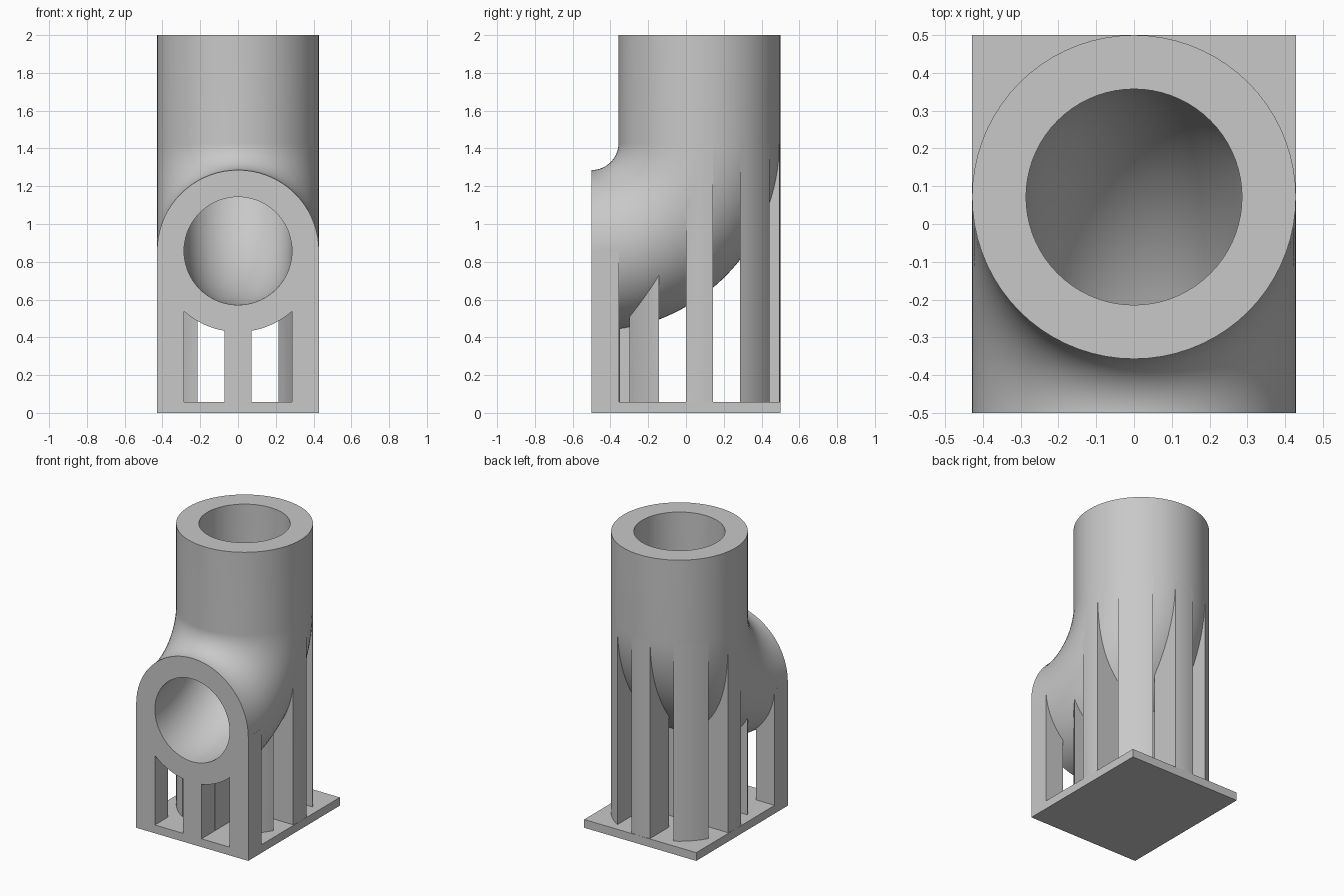
import bpy, bmesh, math
from mathutils import Vector

if "Cube" in bpy.data.objects:
    bpy.data.objects.remove(bpy.data.objects["Cube"])

U = 1 / 7                       # design module
R_OUT, R_IN, BEND = 3 * U, 2 * U, 4 * U
AXIS_Y = 0.5 * U                # centre line of the upright pipe
FRONT, BEND_Z = -0.5, 10 * U    # bend centre
SEG = 72
BASE_T = 0.057

grey = bpy.data.materials.new("plain grey")
grey.diffuse_color = (0.58, 0.58, 0.58, 1)
grey.use_nodes = True
grey.node_tree.nodes["Principled BSDF"].inputs["Base Color"].default_value = grey.diffuse_color


def finish(name, bm):
    bmesh.ops.recalc_face_normals(bm, faces=bm.faces[:])
    me = bpy.data.meshes.new(name)
    bm.to_mesh(me)
    bm.free()
    ob = bpy.data.objects.new(name, me)
    bpy.context.collection.objects.link(ob)
    me.materials.append(grey)
    return ob


def box(name, x0, x1, y0, y1, z0, z1):
    bm = bmesh.new()
    bmesh.ops.create_cube(bm, size=1)
    for v in bm.verts:
        v.co = ((x0 + x1) / 2 + v.co.x * (x1 - x0),
                (y0 + y1) / 2 + v.co.y * (y1 - y0),
                (z0 + z1) / 2 + v.co.z * (z1 - z0))
    return finish(name, bm)


def elbow(name, r, extra=0.0):
    """Solid round bar swept from the front opening up to the top."""
    steps = 32
    stations = [(0.0, -extra, 0.0)] if extra else []
    stations += [(math.pi / 2 * i / steps, 0.0, 0.0) for i in range(steps + 1)]
    stations.append((math.pi / 2, 0.0, 2 - BEND_Z + extra))
    bm = bmesh.new()
    rings = []
    for t, dy, dz in stations:
        n = Vector((0, math.sin(t), -math.cos(t)))
        p = Vector((0, FRONT + dy, BEND_Z + dz)) + n * BEND
        rings.append([bm.verts.new(p + n * (r * math.sin(a)) + Vector((r * math.cos(a), 0, 0)))
                      for a in (2 * math.pi * k / SEG for k in range(SEG))])
    for a, b in zip(rings, rings[1:]):
        for k in range(SEG):
            j = (k + 1) % SEG
            bm.faces.new((a[k], a[j], b[j], b[k]))
    bm.faces.new(rings[0])
    bm.faces.new(rings[-1])
    return finish(name, bm)


def column(name, ix, iy, top):
    """One cell of a 3 x 3 column grid, trimmed by the pipe's outline."""
    bm = bmesh.new()
    bmesh.ops.create_cone(bm, cap_ends=True, segments=SEG, radius1=R_OUT,
                          radius2=R_OUT, depth=top - 0.03)
    for v in bm.verts:
        v.co += Vector((0, AXIS_Y, (top + 0.03) / 2))
    cuts = []
    for axis, i in ((Vector((1, 0, 0)), ix), (Vector((0, 1, 0)), iy)):
        if i:
            cuts.append((axis * (1.5 * U * i), axis * -i))
        else:
            cuts += [(axis * (0.5 * U * s), axis * s) for s in (-1, 1)]
    for co, no in cuts:
        res = bmesh.ops.bisect_plane(
            bm, geom=bm.verts[:] + bm.edges[:] + bm.faces[:], dist=1e-6,
            plane_co=co + Vector((0, AXIS_Y, 0)), plane_no=no, clear_outer=True)
        rim = [e for e in res["geom_cut"] if isinstance(e, bmesh.types.BMEdge)]
        bmesh.ops.holes_fill(bm, edges=rim, sides=0)
    return finish(name, bm)


def combine(target, other, operation):
    mod = target.modifiers.new(operation.lower(), "BOOLEAN")
    mod.operation, mod.solver, mod.object = operation, "EXACT", other
    bpy.context.view_layer.objects.active = target
    bpy.ops.object.modifier_apply(modifier=mod.name)
    bpy.data.objects.remove(other, do_unlink=True)


# solid pipe bend
pipe = elbow("pipe_elbow_with_stand", R_OUT)

# support columns below the bend
parts = [column("column", ix, iy, 0.857 if iy < 0 else 1.42)
         for ix in (-1, 0, 1) for iy in (-1, 0, 1)]

# front legs, leaving two windows between them
for x0, x1 in ((-3 * U, -2 * U), (-0.5 * U, 0.5 * U), (2 * U, 3 * U)):
    parts.append(box("front_leg", x0, x1, FRONT, FRONT + 0.144, 0.03, 6 * U))

# base plate
parts.append(box("base_plate", -3 * U, 3 * U, -0.5, 0.5, 0, BASE_T))

for part in parts:
    combine(pipe, part, "UNION")

# bore through the whole bend
combine(pipe, elbow("bore", R_IN, 0.1), "DIFFERENCE")

bpy.ops.object.select_all(action="DESELECT")
pipe.select_set(True)
bpy.context.view_layer.objects.active = pipe
bpy.ops.object.shade_smooth_by_angle(angle=math.radians(25))
